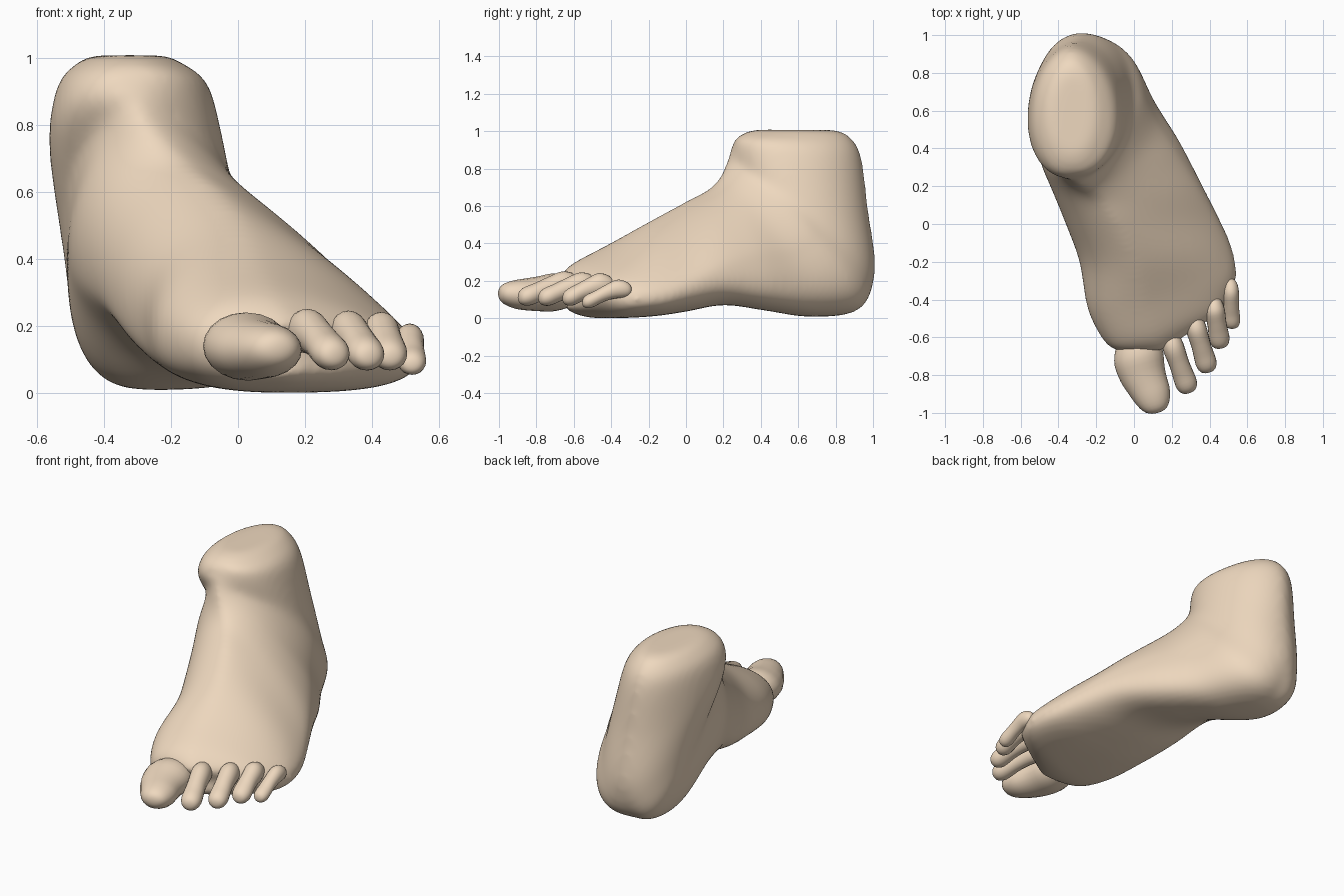
import bpy, bmesh
from math import sin, cos, pi, sqrt
from mathutils import Vector

if "Cube" in bpy.data.objects:
    bpy.data.objects.remove(bpy.data.objects["Cube"])

skin = bpy.data.materials.new("skin")
skin.diffuse_color = (0.86, 0.69, 0.52, 1)
skin.use_nodes = True
skin.node_tree.nodes["Principled BSDF"].inputs["Base Color"].default_value = skin.diffuse_color


def catmull(a, b, c, d, t):
    return 0.5 * (2 * b + (c - a) * t + (2 * a - 5 * b + 4 * c - d) * t * t
                  + (3 * b - a - 3 * c + d) * t ** 3)


def spline(rows, u):
    """Smoothly interpolate rows of numbers; u runs from 0 to len(rows) - 1."""
    i = min(int(u), len(rows) - 2)
    n = len(rows) - 1
    four = [rows[max(0, min(n, i + k))] for k in (-1, 0, 1, 2)]
    return [catmull(*p, u - i) for p in zip(*four)]


def loft(name, rings, start_tip, end_tip):
    """Skin a list of closed rings and close both ends with a fan."""
    bm = bmesh.new()
    loops = [[bm.verts.new(p) for p in ring] for ring in rings]
    n = len(loops[0])
    for a, b in zip(loops, loops[1:]):
        for j in range(n):
            k = (j + 1) % n
            bm.faces.new((a[j], a[k], b[k], b[j]))
    for ring, tip in ((loops[0], start_tip), (loops[-1], end_tip)):
        v = bm.verts.new(tip)
        for j in range(n):
            bm.faces.new((ring[j], ring[(j + 1) % n], v))
    bmesh.ops.recalc_face_normals(bm, faces=bm.faces[:])
    for f in bm.faces:
        f.smooth = True
    me = bpy.data.meshes.new(name)
    bm.to_mesh(me)
    bm.free()
    me.materials.append(skin)
    ob = bpy.data.objects.new(name, me)
    bpy.context.collection.objects.link(ob)
    return ob


def section(s, up_out, up_in, low_out, low_in, n=48):
    """Ring through instep point, sole point and the inner and outer side."""
    T, B, k = Vector(s[0:3]), Vector(s[3:6]), s[6]
    C = B.lerp(T, k)
    L, R = Vector((s[7], s[8], C.z)), Vector((s[9], s[10], C.z))
    ring = []
    for j in range(n):
        c, w = cos(2 * pi * j / n), sin(2 * pi * j / n)
        if w > 0:
            e = up_out if c > 0 else up_in
        else:
            e = low_out if c > 0 else low_in
        side, end = (R if c > 0 else L), (T if w > 0 else B)
        ring.append(C + (side - C) * abs(c) ** e + (end - C) * abs(w) ** e)
    return ring


# Foot and ankle: sections fan from the toe line, round the heel, to the ankle top
# instep x y z, sole x y z, centre height, inner side x y, outer side x y
sections = [
    (.15, -.675, .21, .15, -.64, .045, .50, -.09, -.67, .47, -.45),
    (.11, -.60, .29, .15, -.52, .005, .40, -.155, -.62, .52, -.36),
    (.05, -.42, .39, .14, -.38, .0, .33, -.24, -.45, .542, -.26),
    (.00, -.20, .515, .12, -.18, .01, .26, -.28, -.20, .515, -.12),
    (-.09, .00, .625, .10, .00, .035, .27, -.345, .00, .45, .02),
    (-.17, .12, .69, .04, .20, .07, .34, -.415, .18, .345, .20),
    (-.24, .175, .75, -.06, .42, .04, .42, -.49, .38, .23, .38),
    (-.28, .20, .80, -.24, .66, .007, .45, -.51, .52, .12, .55),
    (-.30, .22, .85, -.29, .91, .045, .50, -.515, .62, .04, .68),
    (-.315, .235, .89, -.30, 1.01, .25, .50, -.54, .59, -.01, .65),
    (-.325, .25, .92, -.31, .975, .58, .50, -.565, .56, -.045, .60),
    (-.325, .265, .96, -.33, .935, .88, .50, -.538, .57, -.09, .57),
    (-.325, .31, .99, -.33, .86, .988, .50, -.475, .57, -.175, .57),
]
# Roundness of each section (1 is an ellipse): upper outer and inner, lower outer and inner
shape = [(.9, .9, .8, .8), (1.15, .95, .75, .75), (1.3, 1, .75, .78), (1.4, 1.05, .75, .88),
         (1.5, 1.1, .78, 1.0), (1.4, 1.15, .75, 1.15), (1.3, 1.12, .72, 1.1),
         (1.2, .98, .70, .76), (1.12, .95, .84, .80), (1.05, .97, .93, .9),
         (1, 1, .95, .92), (1, 1, .97, .97), (1, 1, 1, 1)]
STEPS = 5
rings = [section(spline(sections, i / STEPS), *spline(shape, i / STEPS))
         for i in range((len(sections) - 1) * STEPS + 1)]


def inset(ring, scale, push):
    mid = sum(ring, Vector()) / len(ring)
    return [mid + (p - mid) * scale + Vector(push) for p in ring], mid + Vector(push)


front, front_tip = inset(rings[0], 0.75, (.01, -.015, 0))
top, top_tip = inset(rings[-1], 0.8, (0, 0, .018))
foot = loft("foot_and_ankle", [front] + rings + [top], front_tip, top_tip)

# Fuse the fold at the ankle and soften the surface
fuse = foot.modifiers.new("fuse", "REMESH")
fuse.mode = "VOXEL"
fuse.voxel_size = 0.016
fuse.use_smooth_shade = True
soften = foot.modifiers.new("soften", "SMOOTH")
soften.factor = 0.5
soften.iterations = 28


def toe(name, path, blunt=1.0, n=20, m=26):
    """Rounded tube; path rows are x, y, z, half width, half height."""
    a, b = Vector(path[0][:2]), Vector(path[-1][:2])
    length = (b - a).length
    ahead = (b - a).normalized()
    across = Vector((-ahead.y, ahead.x, 0))
    rings = []
    for i in range(1, m):
        t = (1 - cos(pi * i / m)) / 2
        x, y, z, w, h = spline(path, t * (len(path) - 1))
        d = min(1, min(t, 1 - t) * length / (w * blunt))
        cap = sqrt(1 - (1 - d) ** 2)
        rings.append([Vector((x, y, z)) + across * (w * cap * cos(2 * pi * j / n))
                      + Vector((0, 0, h * cap * sin(2 * pi * j / n))) for j in range(n)])
    loft(name, rings, path[0][:3], path[-1][:3])


# Big toe
toe("big_toe", [(.00, -.55, .142, .135, .10), (.02, -.68, .140, .138, .105),
                (.046, -.80, .130, .122, .092), (.09, -.90, .127, .104, .080),
                (.125, -1.0, .132, .088, .068)], blunt=1.3)

# Small toes: base x y, tip x y, half width, base height
small = [
    ("second_toe", .175, -.56, .295, -.895, .058, .177),
    ("third_toe", .305, -.47, .397, -.787, .056, .174),
    ("fourth_toe", .415, -.38, .46, -.66, .055, .172),
    ("little_toe", .510, -.29, .521, -.555, .043, .150),
]
for name, x0, y0, x1, y1, w, z in small:
    profile = [(0, 0, 1.0, 1.12), (.3, .006, .98, 1.15), (.55, -.018, .92, 1.0),
               (.8, -.052, 1.0, .95), (1, -.066, 1.0, .9)]
    toe(name, [(x0 + (x1 - x0) * t, y0 + (y1 - y0) * t, z + dz, w * a, w * b)
               for t, dz, a, b in profile], blunt=1.45)
